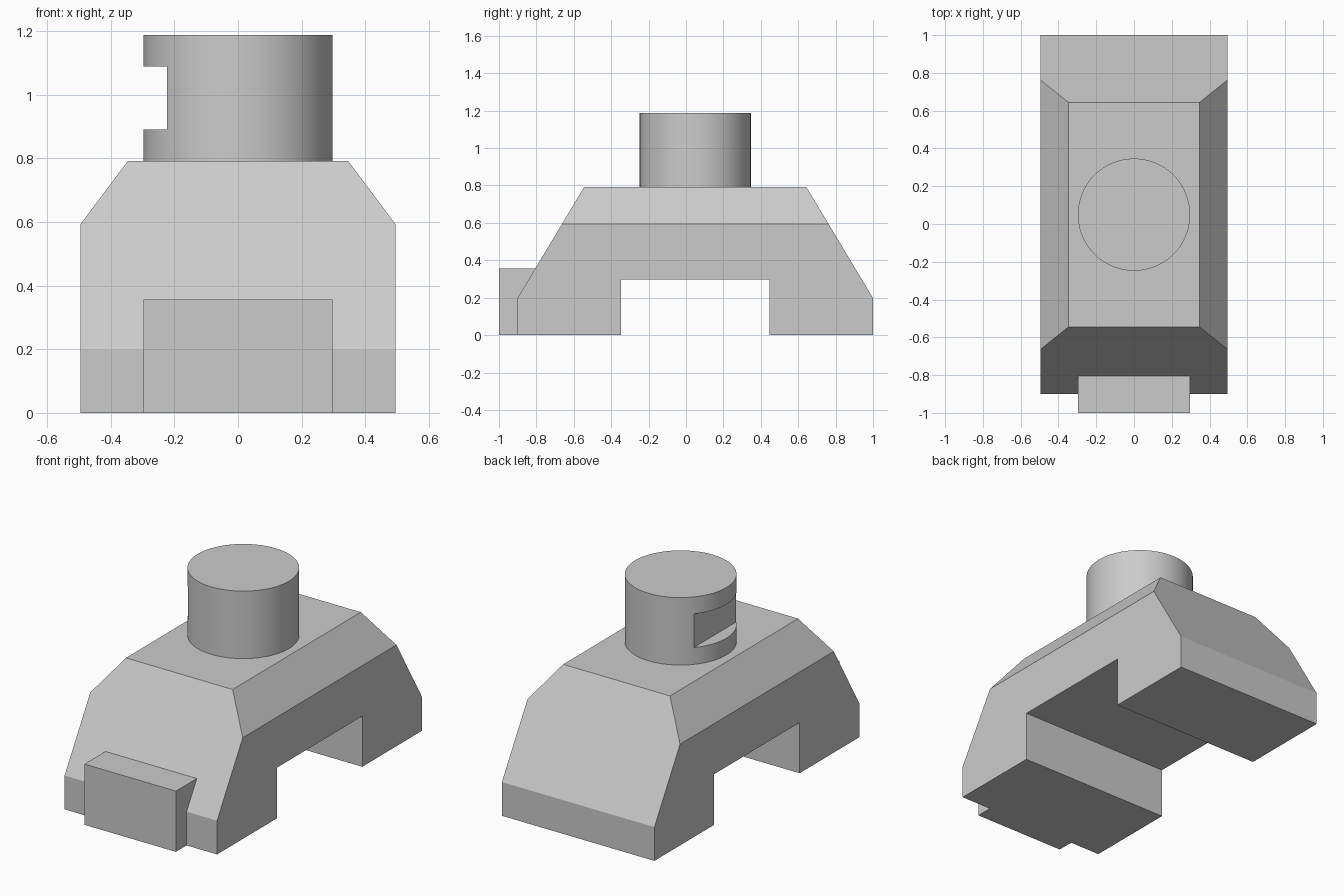
import bpy, bmesh, math
from mathutils import Vector

cube = bpy.data.objects.get("Cube")
if cube:
    bpy.data.objects.remove(cube, do_unlink=True)

U = 0.099          # design unit
MID = 0.5          # body centre along y, in units

grey = bpy.data.materials.new("plain grey")
grey.use_nodes = True
colour = (0.6, 0.6, 0.6, 1)
grey.diffuse_color = colour
grey.node_tree.nodes["Principled BSDF"].inputs["Base Color"].default_value = colour


def finish(name, bm):
    bmesh.ops.recalc_face_normals(bm, faces=bm.faces)
    bmesh.ops.scale(bm, vec=(U, U, U), verts=bm.verts)
    mesh = bpy.data.meshes.new(name)
    bm.to_mesh(mesh)
    bm.free()
    mesh.materials.append(grey)
    obj = bpy.data.objects.new(name, mesh)
    bpy.context.collection.objects.link(obj)
    return obj


def prism(profile, half_width):
    """Side profile (y, z) extruded across x."""
    bm = bmesh.new()
    face = bm.faces.new([bm.verts.new((-half_width, y, z)) for y, z in profile])
    new = bmesh.ops.extrude_face_region(bm, geom=[face])["geom"]
    verts = [v for v in new if isinstance(v, bmesh.types.BMVert)]
    bmesh.ops.translate(bm, vec=(2 * half_width, 0, 0), verts=verts)
    return bm


# Arched body with sloped ends
half = [(4, 3), (4, 0), (9.6, 0), (9.6, 2), (6, 8)]
profile = [(MID + y, z) for y, z in half] + [(MID - y, z) for y, z in reversed(half)]
bm = prism(profile, 5)

# Long chamfers on both top edges
for side in (-1, 1):
    cut = bmesh.ops.bisect_plane(
        bm, geom=bm.verts[:] + bm.edges[:] + bm.faces[:],
        plane_co=(side * 5, 0, 6), plane_no=Vector((side * 2, 0, 1.5)).normalized(),
        clear_outer=True, dist=1e-5)["geom_cut"]
    bmesh.ops.contextual_create(bm, geom=[e for e in cut if isinstance(e, bmesh.types.BMEdge)])
finish("body", bm)

# Front block, its back flush with the sloped end
finish("front_block", prism(
    [(-10.1, 0), (-10.1, 3.6), (-8.14, 3.6), (-9.1, 2), (-9.1, 0)], 3))

# Round post
bm = bmesh.new()
bmesh.ops.create_cone(bm, cap_ends=True, segments=96, radius1=3, radius2=3, depth=4)
bmesh.ops.translate(bm, vec=(0, MID, 10), verts=bm.verts)
post = finish("post", bm)

# Slot cut into the right side of the post
bm = bmesh.new()
bmesh.ops.create_cube(bm, size=2)
bmesh.ops.scale(bm, vec=(1, 4, 1), verts=bm.verts)
bmesh.ops.translate(bm, vec=(-3.25, MID, 10), verts=bm.verts)
cutter = finish("slot_cutter", bm)
cutter.hide_render = True

slot = post.modifiers.new("slot", "BOOLEAN")
slot.operation = "DIFFERENCE"
slot.solver = "EXACT"
slot.object = cutter
bpy.ops.object.select_all(action="DESELECT")
bpy.context.view_layer.objects.active = post
post.select_set(True)
bpy.ops.object.modifier_apply(modifier=slot.name)
bpy.data.objects.remove(cutter, do_unlink=True)
bpy.ops.object.shade_smooth_by_angle(angle=math.radians(30))
